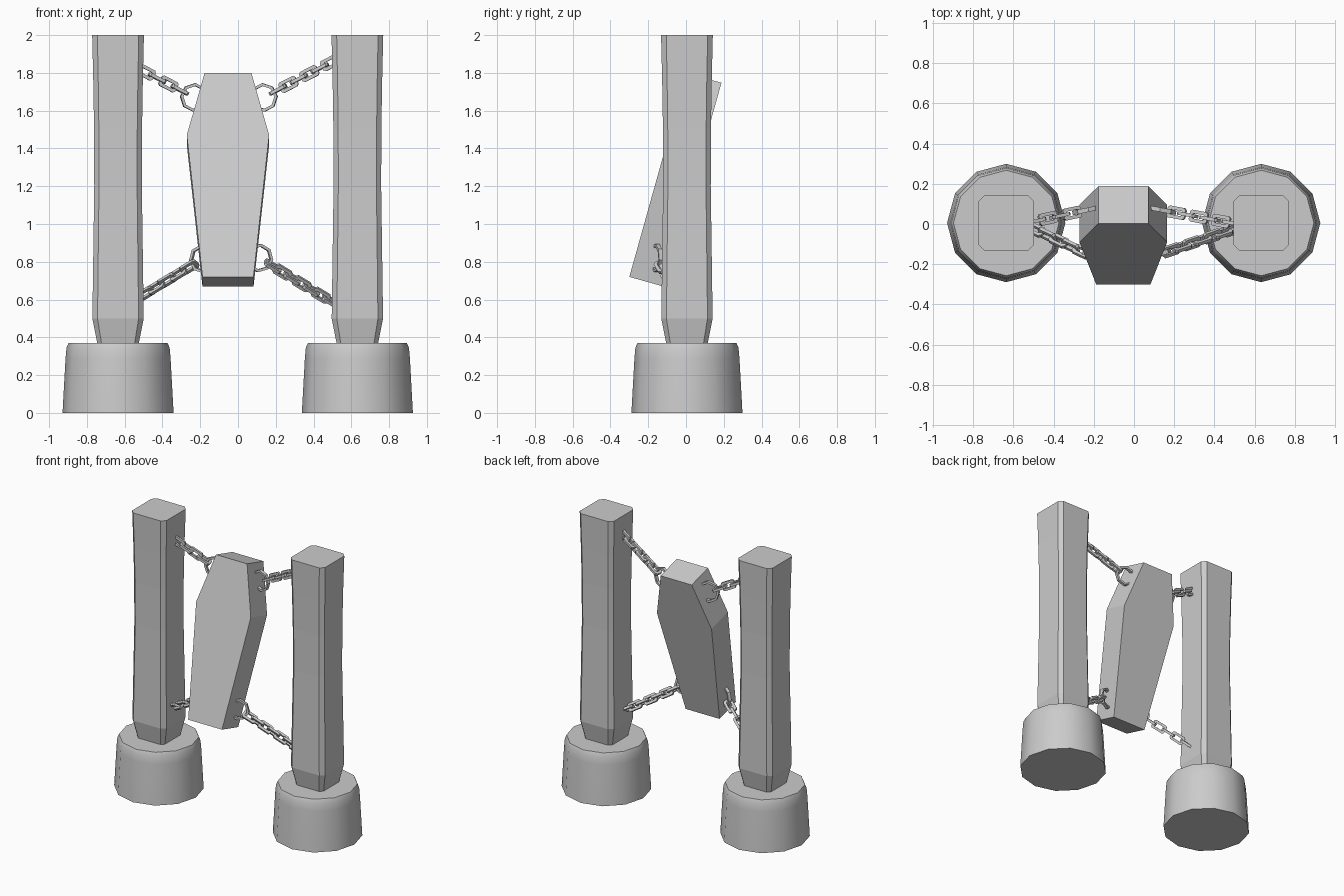
import bpy, bmesh, math
from mathutils import Vector, Matrix

if "Cube" in bpy.data.objects:
    bpy.data.objects.remove(bpy.data.objects["Cube"])


def finish(name, bm, smooth=False):
    bmesh.ops.recalc_face_normals(bm, faces=bm.faces)
    mesh = bpy.data.meshes.new(name)
    bm.to_mesh(mesh)
    bm.free()
    ob = bpy.data.objects.new(name, mesh)
    bpy.context.collection.objects.link(ob)
    if smooth:
        bpy.context.view_layer.objects.active = ob
        ob.select_set(True)
        bpy.ops.object.shade_smooth_by_angle(angle=math.radians(31))
        ob.select_set(False)
    return ob


def skin(bm, rings, capped=True):
    """Join equal-sized point rings with quads; cap the ends or close the loop."""
    vs = [[bm.verts.new(p) for p in ring] for ring in rings]
    n = len(vs[0])
    pairs = list(zip(vs, vs[1:])) if capped else list(zip(vs, vs[1:] + vs[:1]))
    for a, b in pairs:
        for i in range(n):
            j = (i + 1) % n
            bm.faces.new((a[i], a[j], b[j], b[i]))
    if capped:
        bm.faces.new(vs[0])
        bm.faces.new(vs[-1])


def chamfered(hx, hy, c):
    return [(hx, -hy + c), (hx, hy - c), (hx - c, hy), (-hx + c, hy),
            (-hx, hy - c), (-hx, -hy + c), (-hx + c, -hy), (hx - c, -hy)]


def add_link(bm, matrix, hx, hy, c, bar, thick):
    """Chamfered rectangular loop with a square bar section."""
    outer = chamfered(hx, hy, c)
    inner = chamfered(hx - bar, hy - bar, max(c - bar * 0.58, 0.004))
    t = thick / 2
    rings = [[(*p, z) for p in loop] for loop, z in
             ((outer, -t), (outer, t), (inner, t), (inner, -t))]
    skin(bm, [[matrix @ Vector(p) for p in r] for r in rings], capped=False)


def frame(origin, direction, roll):
    """X along the chain, Y upward, then rolled around X."""
    x = direction.normalized()
    z = x.cross(Vector((0, 0, 1))).normalized()
    y = z.cross(x)
    rot = Matrix((x, y, z)).transposed().to_4x4()
    return Matrix.Translation(origin) @ rot @ Matrix.Rotation(roll, 4, 'X')


# Bases and posts
YC = 0.005
BASE = [(0.0, 0.294), (0.29, 0.278), (0.345, 0.273), (0.37, 0.262)]
POST = [(0.36, 0.108), (0.5, 0.136), (0.85, 0.131), (1.2, 0.126),
        (1.5, 0.127), (1.75, 0.131), (2.0, 0.137)]
for side, xc in (("left", -0.635), ("right", 0.632)):
    bm = bmesh.new()
    skin(bm, [[(xc + r * math.cos(k * math.pi / 6), YC + r * math.sin(k * math.pi / 6), z)
               for k in range(12)] for z, r in BASE])
    finish(side + "_base", bm, smooth=True)
    bm = bmesh.new()
    skin(bm, [[(xc + x, YC + y, z) for x, y in chamfered(h, h, h * 0.2)] for z, h in POST])
    finish(side + "_post", bm)

# Leaning six-sided coffin
tilt = math.atan2(0.302, 1.08)
up = Vector((0, math.sin(tilt), math.cos(tilt)))
back = Vector((0, math.cos(tilt), -math.sin(tilt)))
corner = Vector((-0.053, -0.30, 0.72))
outline = [(-0.135, 0), (0.135, 0), (0.218, 0.78), (0.124, 1.121), (-0.124, 1.121), (-0.218, 0.78)]
bm = bmesh.new()
skin(bm, [[corner + Vector((x, 0, 0)) + up * s + back * d for x, s in outline]
          for d in (0, 0.193)])
finish("coffin", bm)

# Chains: octagonal ring in the coffin, small links out to the post
CHAINS = [
    ("upper_left_chain", (-0.232, 0.07, 1.67), (-0.51, 0.01, 1.815), 0),
    ("upper_right_chain", (0.135, 0.07, 1.67), (0.51, 0.0, 1.865), 0),
    ("lower_left_chain", (-0.187, -0.17, 0.815), (-0.51, -0.02, 0.62), 35),
    ("lower_right_chain", (0.112, -0.155, 0.82), (0.51, -0.02, 0.58), 35),
]
RING, LINK, BAR = 0.07, 0.05, 0.017
for name, start, end, roll in CHAINS:
    start, end = Vector(start), Vector(end)
    d = end - start
    bm = bmesh.new()
    add_link(bm, frame(start, d, 0), RING, RING, RING * 0.586, 0.014, 0.022)
    u = d.normalized()
    first = RING + LINK - 0.032
    count = max(2, round((d.length - first - LINK * 0.5) / 0.066) + 1)
    step = (d.length - first - LINK * 0.5) / (count - 1)
    for i in range(count):
        m = frame(start + u * (first + i * step), d,
                  math.radians(roll + 90 * ((i + 1) % 2)))
        add_link(bm, m, LINK, 0.03, 0.01, BAR, BAR)
    finish(name, bm)
